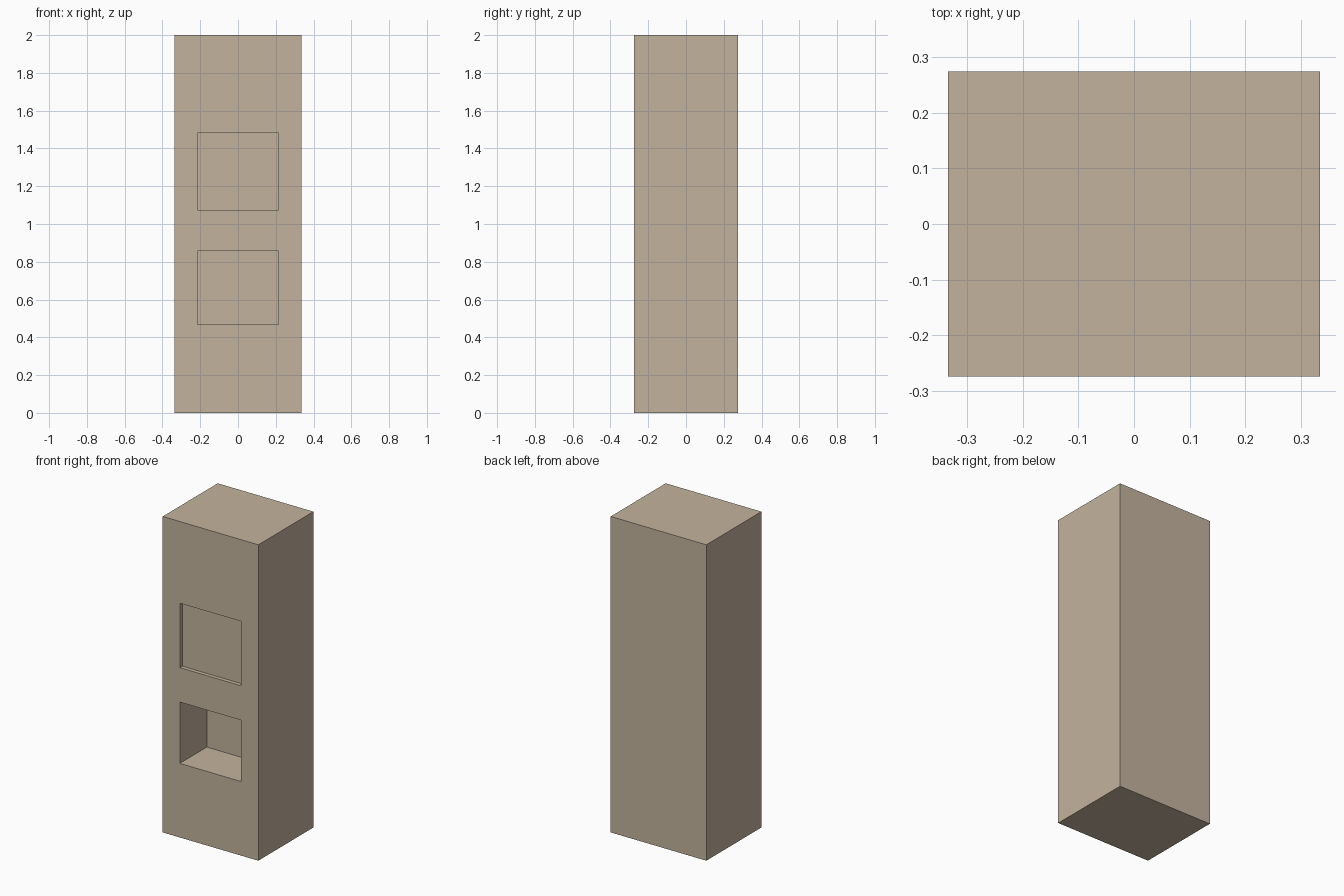
import bpy

if "Cube" in bpy.data.objects:
    bpy.data.objects.remove(bpy.data.objects["Cube"])

W, D, H = 0.67, 0.55, 2.0
FRONT = -D / 2

beige = bpy.data.materials.new("beige")
beige.diffuse_color = (0.55, 0.45, 0.34, 1.0)
beige.use_nodes = True
beige.node_tree.nodes["Principled BSDF"].inputs["Base Color"].default_value = beige.diffuse_color


def box(name, x0, x1, y0, y1, z0, z1):
    bpy.ops.mesh.primitive_cube_add(size=1)
    ob = bpy.context.object
    ob.name = name
    for v in ob.data.vertices:
        v.co.x = x0 if v.co.x < 0 else x1
        v.co.y = y0 if v.co.y < 0 else y1
        v.co.z = z0 if v.co.z < 0 else z1
    ob.data.materials.append(beige)
    return ob


# Tall cabinet body
body = box("cabinet_body", -W / 2, W / 2, FRONT, D / 2, 0, H)

# Shallow panel recess above, deep dispensing niche below
for name, depth, z0, z1 in (("panel_recess", 0.025, 1.075, 1.483),
                            ("deep_niche", 0.27, 0.469, 0.857)):
    cutter = box(name + "_cutter", -0.215, 0.215, FRONT - 0.1, FRONT + depth, z0, z1)
    cutter.hide_render = True
    cutter.display_type = 'WIRE'
    mod = body.modifiers.new(name, 'BOOLEAN')
    mod.operation = 'DIFFERENCE'
    mod.solver = 'EXACT'
    mod.object = cutter
